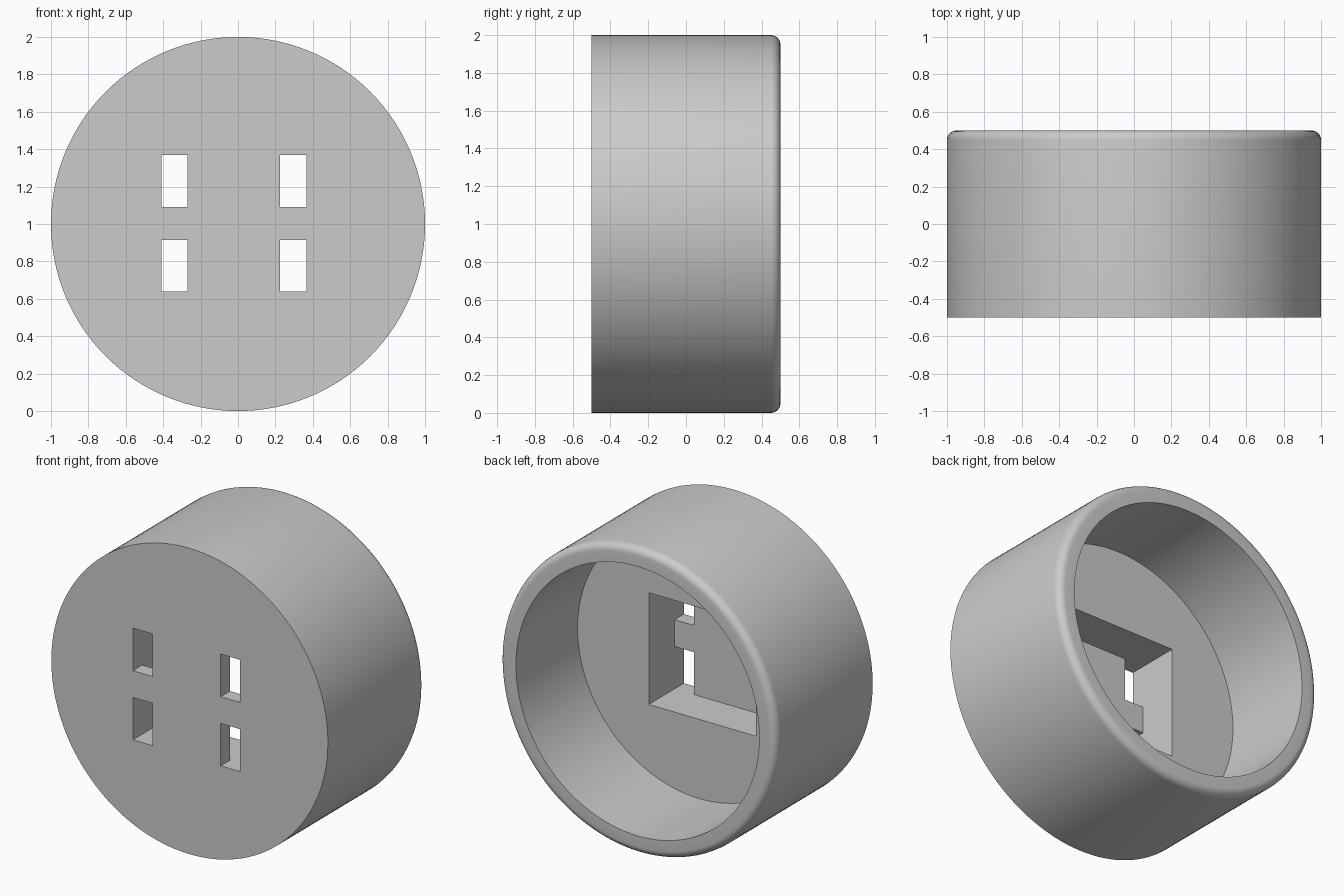
import bpy
import bmesh
from math import cos, sin, pi, radians

cube = bpy.data.objects.get("Cube")
if cube:
    bpy.data.objects.remove(cube, do_unlink=True)

CENTRE_Z = 1.0
OUTER, INNER = 1.0, 0.88
FRONT, BACK, FLOOR = -0.5, 0.5, -0.137
ROUND, ROUND_STEPS = 0.05, 6
SEGMENTS = 128
POCKET_FLOOR = -0.404
SLOT_X = (-0.41, -0.27, 0.225, 0.365)
SLOT_Z = (0.638, 0.915, 1.09, 1.368)

grey = bpy.data.materials.new("plain grey")
grey.use_nodes = True
colour = (0.6, 0.6, 0.6, 1.0)
grey.diffuse_color = colour
grey.node_tree.nodes["Principled BSDF"].inputs["Base Color"].default_value = colour


def make_object(name, bm):
    bmesh.ops.recalc_face_normals(bm, faces=bm.faces)
    mesh = bpy.data.meshes.new(name)
    bm.to_mesh(mesh)
    bm.free()
    mesh.materials.append(grey)
    obj = bpy.data.objects.new(name, mesh)
    bpy.context.collection.objects.link(obj)
    return obj


# Round cup, open at the back, with a rounded outer rim
profile = [(OUTER, FRONT)]
for i in range(ROUND_STEPS + 1):
    a = pi / 2 * i / ROUND_STEPS
    profile.append((OUTER - ROUND + ROUND * cos(a), BACK - ROUND + ROUND * sin(a)))
profile += [(INNER, BACK), (INNER, FLOOR)]

bm = bmesh.new()
rings = []
for r, y in profile:
    rings.append([bm.verts.new((r * cos(2 * pi * k / SEGMENTS), y,
                                CENTRE_Z + r * sin(2 * pi * k / SEGMENTS)))
                  for k in range(SEGMENTS)])
for a, b in zip(rings, rings[1:]):
    for k in range(SEGMENTS):
        n = (k + 1) % SEGMENTS
        bm.faces.new((a[k], a[n], b[n], b[k]))
bm.faces.new(rings[0])
bm.faces.new(rings[-1])
cup = make_object("cup_body", bm)

# Cutter: rectangular pocket with a through slot at each corner
bm = bmesh.new()
grid = [[bm.verts.new((x, POCKET_FLOOR, z)) for z in SLOT_Z] for x in SLOT_X]
cells = {}
for i in range(3):
    for j in range(3):
        cells[i, j] = bm.faces.new((grid[i][j], grid[i + 1][j],
                                    grid[i + 1][j + 1], grid[i][j + 1]))
corners = [cells[i, j] for i in (0, 2) for j in (0, 2)]
pocket = bmesh.ops.extrude_face_region(bm, geom=list(bm.faces), use_keep_orig=True)
for v in pocket["geom"]:
    if isinstance(v, bmesh.types.BMVert):
        v.co.y = 0.1
for face in bmesh.ops.extrude_discrete_faces(bm, faces=corners)["faces"]:
    for v in face.verts:
        v.co.y = FRONT - 0.1
cutter = make_object("slot_cutter", bm)
cutter.hide_render = True

# Cut the pocket and slots out of the front wall
cut = cup.modifiers.new("slots", "BOOLEAN")
cut.operation = "DIFFERENCE"
cut.solver = "EXACT"
cut.object = cutter
bpy.ops.object.select_all(action="DESELECT")
cup.select_set(True)
bpy.context.view_layer.objects.active = cup
bpy.ops.object.modifier_apply(modifier=cut.name)
bpy.data.objects.remove(cutter, do_unlink=True)
bpy.ops.object.shade_smooth_by_angle(angle=radians(30))
